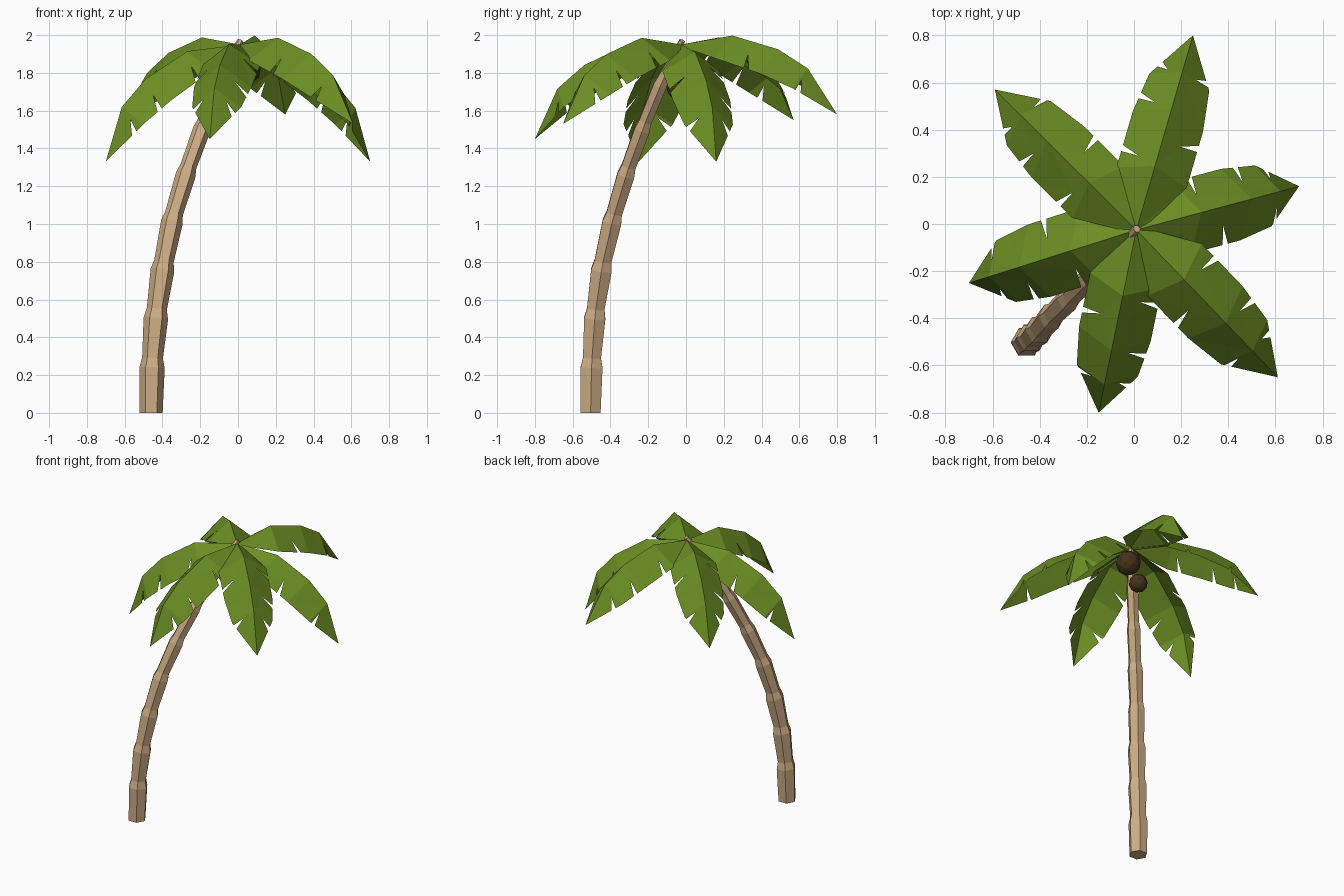
import bpy, bmesh, math
from mathutils import Vector, Matrix

cube = bpy.data.objects.get("Cube")
if cube:
    bpy.data.objects.remove(cube)


def material(name, rgb):
    m = bpy.data.materials.new(name)
    m.use_nodes = True
    m.diffuse_color = (*rgb, 1)
    bsdf = next(n for n in m.node_tree.nodes if n.type == 'BSDF_PRINCIPLED')
    bsdf.inputs["Base Color"].default_value = (*rgb, 1)
    return m


bark = material("tan_bark", (0.62, 0.42, 0.235))
green = material("leaf_green", (0.147, 0.27, 0.017))
brown = material("coconut_brown", (0.06, 0.032, 0.01))


def finish(bm, name, mat):
    me = bpy.data.meshes.new(name)
    bm.to_mesh(me)
    bm.free()
    me.materials.append(mat)
    ob = bpy.data.objects.new(name, me)
    bpy.context.collection.objects.link(ob)
    return ob


# Trunk: leaning six-sided segments, each flaring out to a ring at its top
nodes = [Vector(p) for p in (
    (-.46, -.505, 0), (-.455, -.5, .24), (-.435, -.483, .5), (-.4, -.448, .755),
    (-.35, -.392, 1.01), (-.277, -.318, 1.26), (-.192, -.232, 1.5),
    (-.1, -.137, 1.735), (.012, -.02, 1.97))]
radii = [.061, .067, .065, .063, .058, .053, .047, .041, .017]


def trunk_ring(bm, centre, axis, r):
    turn = Vector((0, 0, 1)).rotation_difference(axis)
    return [bm.verts.new(centre + turn @ Vector((r * math.cos(k * math.pi / 3),
                                                 r * math.sin(k * math.pi / 3), 0)))
            for k in range(6)]


bm = bmesh.new()
rings = []
last = len(nodes) - 1
for i, (p, r) in enumerate(zip(nodes, radii)):
    axis = (nodes[min(i + 1, last)] - nodes[max(i - 1, 0)]).normalized()
    if i == 0:
        axis = Vector((0, 0, 1))
    rings.append(trunk_ring(bm, p, axis, r))
    if 0 < i < last:
        rings.append(trunk_ring(bm, p + axis * .05, axis, r * .82))
for a, b in zip(rings, rings[1:]):
    for k in range(6):
        n = (k + 1) % 6
        bm.faces.new((a[k], a[n], b[n], b[k]))
bm.faces.new(rings[0][::-1])
bm.faces.new(rings[-1])
finish(bm, "trunk", bark)

# Coconuts hanging under the crown
for name, centre, r in (("coconut_large", (.04, -.01, 1.82), .083),
                        ("coconut_small", (-.07, -.04, 1.72), .063)):
    bm = bmesh.new()
    bmesh.ops.create_icosphere(bm, subdivisions=2, radius=r,
                               matrix=Matrix.Translation(centre))
    finish(bm, name, brown)

# Leaf stations: distance along the chord, ridge height, half width, side droop
stations = [(0, 0, .015, .01), (.24, .155, .155, .13), (.5, .188, .155, .14),
            (.69, .16, .132, .115), (.935, 0, 0, 0)]
notches = {1: (.33, .58, .75), -1: (.42, .72)}


def leaf_point(t, f, side):
    """Point at distance t along the leaf, f from ridge (0) to rim (1)."""
    for a, b in zip(stations, stations[1:]):
        if t <= b[0]:
            u = (t - a[0]) / (b[0] - a[0])
            h, w, d = (a[j] + (b[j] - a[j]) * u for j in (1, 2, 3))
            return Vector((t, side * w * f, h - d * f))
    return Vector((stations[-1][0], 0, 0))


def make_leaf(name, base, tip):
    """Ridged leaf with slits in the rim, drooping from base to tip."""
    span = tip - base
    yaw = math.atan2(span.y, span.x)
    pitch = math.atan2(-span.z, span.xy.length)
    bm = bmesh.new()
    for side in (1, -1):
        for a, b in zip(stations, stations[1:]):
            outline = [(a[0], 0), (b[0], 0)]
            rim = [(a[0], 1)]
            for c in notches[side]:
                if a[0] < c < b[0]:
                    apex = max(c - .04, a[0] + .01)
                    rim += [(c - .014, 1), (apex, .5), (c + .014, 1)]
            if b[2] > 0:
                rim.append((b[0], 1))
            outline += rim[::-1]
            vs = [bm.verts.new(leaf_point(t, f, side)) for t, f in outline]
            bm.faces.new(vs[::-1] if side > 0 else vs)
    bmesh.ops.remove_doubles(bm, verts=bm.verts, dist=.0005)
    bmesh.ops.triangulate(bm, faces=bm.faces)
    for f in bm.faces:
        if f.normal.z < 0:
            f.normal_flip()
    bm.transform(Matrix.Translation(base) @ Matrix.Rotation(yaw, 4, 'Z')
                 @ Matrix.Rotation(pitch, 4, 'Y')
                 @ Matrix.Scale(span.length / stations[-1][0], 4))
    finish(bm, name, green)


crown = Vector((.01, -.025, 1.95))
tips = {"leaf_back": (.25, .8, 1.58), "leaf_left": (.7, .16, 1.33),
        "leaf_front_left": (.61, -.65, 1.53), "leaf_front": (-.15, -.8, 1.45),
        "leaf_right": (-.7, -.25, 1.33), "leaf_back_right": (-.59, .57, 1.55)}
for name, tip in tips.items():
    make_leaf(name, crown, Vector(tip))
